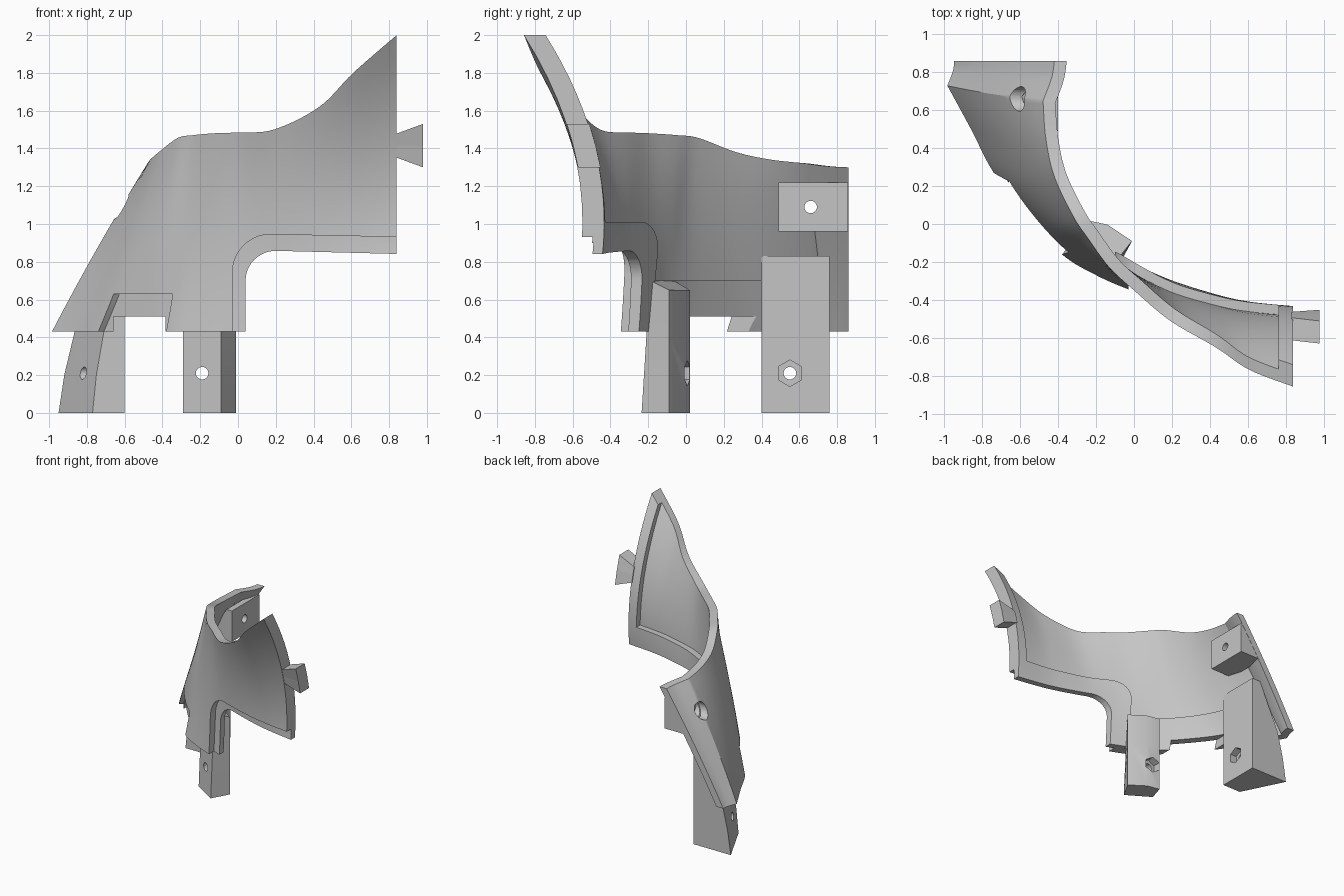
import bpy, bmesh, math
from mathutils import Vector

cube = bpy.data.objects.get("Cube")
if cube:
    bpy.data.objects.remove(cube, do_unlink=True)

grey = bpy.data.materials.new("plain_grey")
grey.use_nodes = True
colour = (0.56, 0.56, 0.56, 1)
grey.diffuse_color = colour
grey.node_tree.nodes["Principled BSDF"].inputs["Base Color"].default_value = colour

FOOT, MID = 0.43, 0.93
LAST = 12
CREASE = 2
# Panel columns: x, y at the foot, x, y at mid height, x, y, z at the rim
COLUMNS = [
    (-.95, .86, -.66, .86, -.42, .86, 1.3),
    (-.955, .81, -.675, .79, -.435, .77, 1.305),
    (-.985, .73, -.712, .68, -.48, .65, 1.32),
    (-.86, .5, -.64, .44, -.465, .45, 1.34),
    (-.74, .27, -.55, .2, -.42, .25, 1.38),
    (-.57, .05, -.43, 0, -.32, .04, 1.455),
    (-.38, -.16, -.3, -.13, -.24, -.08, 1.47),
    (-.2, -.27, -.16, -.24, -.13, -.23, 1.48),
    (-.03, -.345, 0, -.335, 0, -.35, 1.485),
    (.19, -.43, .19, -.42, .19, -.51, 1.5),
    (.43, -.54, .43, -.49, .43, -.65, 1.62),
    (.61, -.6, .61, -.525, .61, -.77, 1.8),
    (.84, -.654, .84, -.55, .84, -.858, 2),
]


def column(u):
    """Smooth blend of neighbouring columns, broken at the crease."""
    u = min(max(u, 0), LAST)
    i = min(int(u), LAST - 1)
    t = u - i
    low, high = (0, CREASE) if i < CREASE else (CREASE, LAST)
    a, b, c, d = (COLUMNS[min(max(k, low), high)] for k in range(i - 1, i + 3))
    return [q + t * (r - p) / 2 + t * t * (p - 2.5 * q + 2 * r - s / 2)
            + t ** 3 * (1.5 * (q - r) + (s - p) / 2)
            for p, q, r, s in zip(a, b, c, d)]


def surface(u, z):
    bx, by, mx, my, tx, ty, top = column(u)
    wb = (z - MID) * (z - top) / ((FOOT - MID) * (FOOT - top))
    wm = (z - FOOT) * (z - top) / ((MID - FOOT) * (MID - top))
    wt = 1 - wb - wm
    return Vector((bx * wb + mx * wm + tx * wt, by * wb + my * wm + ty * wt, z))


def inward(u, z):
    step = 0.6
    t = surface(u + step, z) - surface(u - step, z)
    n = Vector((-t.y, t.x, 0)).normalized()
    back = min(max(1 - u / 2, 0), 1)
    end = min(max((u - 9) / 2, 0), 1)
    n = n.lerp(Vector((1, 0, 0)), back).lerp(Vector((0, 1, 0)), end)
    return n.normalized()


def finish(name, bm):
    """Turn a closed solid outward and add it to the scene."""
    bmesh.ops.recalc_face_normals(bm, faces=bm.faces[:])
    if bm.calc_volume(signed=True) < 0:
        bmesh.ops.reverse_faces(bm, faces=bm.faces[:])
    mesh = bpy.data.meshes.new(name)
    bm.to_mesh(mesh)
    bm.free()
    mesh.materials.append(grey)
    obj = bpy.data.objects.new(name, mesh)
    bpy.context.collection.objects.link(obj)
    return obj


def slab(name, u0, u1, z0, z1, t0, t1, rows=14):
    """Solid layer following the panel between two depths."""
    bm = bmesh.new()
    steps = max(2, round((u1 - u0) * 8))
    sides = []
    for depth in (t0, t1):
        grid = []
        for i in range(steps + 1):
            u = u0 + (u1 - u0) * i / steps
            top = min(z1, column(u)[-1])
            line = []
            for j in range(rows + 1):
                z = z0 + (top - z0) * j / rows
                line.append(bm.verts.new(surface(u, z) + inward(u, z) * depth))
            grid.append(line)
        sides.append(grid)
        for i in range(steps):
            for j in range(rows):
                bm.faces.new((grid[i][j], grid[i + 1][j],
                              grid[i + 1][j + 1], grid[i][j + 1]))
    rim = [(i, 0) for i in range(steps)] + [(steps, j) for j in range(rows)]
    rim += [(i, rows) for i in range(steps, 0, -1)] + [(0, j) for j in range(rows, 0, -1)]
    f, b = sides
    for (i, j), (k, m) in zip(rim, rim[1:] + rim[:1]):
        bm.faces.new((f[i][j], f[k][m], b[k][m], b[i][j]))
    return finish(name, bm)


def loft(name, rings):
    """Closed solid through rings with equal point counts."""
    bm = bmesh.new()
    rows = [[bm.verts.new(p) for p in ring] for ring in rings]
    bm.faces.new(rows[0])
    bm.faces.new(rows[-1])
    n = len(rows[0])
    for a, b in zip(rows, rows[1:]):
        for i in range(n):
            k = (i + 1) % n
            bm.faces.new((a[i], a[k], b[k], b[i]))
    return finish(name, bm)


def prism(name, profile, y0, y1):
    return loft(name, [[(x, y, z) for x, z in profile] for y in (y0, y1)])


def bore(axis, centre, radius, start, stop, sides=32):
    """Round or hexagonal cutter along x or y."""
    rings = []
    for along in (start, stop):
        ring = []
        for i in range(sides):
            a = math.tau * i / sides
            across, z = centre[0] + radius * math.sin(a), centre[1] + radius * math.cos(a)
            ring.append((along, across, z) if axis == "x" else (across, along, z))
        rings.append(ring)
    return loft("cutter", rings)


def trim(obj, cutter, operation="DIFFERENCE", keep=False):
    mod = obj.modifiers.new("trim", "BOOLEAN")
    mod.object, mod.operation = cutter, operation
    for solver in ("EXACT", "MANIFOLD", "FLOAT"):
        mod.solver = solver
        result = obj.evaluated_get(bpy.context.evaluated_depsgraph_get())
        if len(result.data.polygons) > 0:
            break
    bpy.context.view_layer.objects.active = obj
    bpy.ops.object.modifier_apply(modifier=mod.name)
    if not keep:
        bpy.data.objects.remove(cutter, do_unlink=True)


def corner(x0, z0, x1, z1, n=10):
    """Quarter ellipse from an upright edge to a level edge."""
    return [(x1 - (x1 - x0) * math.cos(a), z0 + (z1 - z0) * math.sin(a))
            for a in (math.pi / 2 * i / n for i in range(n + 1))]


# Curved panel with its front cutout
panel = slab("curved_panel", 0, LAST, FOOT, 3, 0, .065)
trim(panel, prism("cutter", [(-.03, .3)] + corner(-.03, .74, .17, .945)
                  + [(.9, .93), (.9, .3)], -1, .1))

# Shallow outer recess and foot notch
trim(panel, slab("cutter", 4, 6, .4, .63, -.1, .035))
backing = slab("inner_backing", 3.4, 7, FOOT, .7, .05, .1)
notch = prism("cutter", [(-.66, .3), (-.66, .51), (-.385, .51), (-.385, .3)], -.5, .6)
trim(panel, notch, keep=True)
trim(backing, notch)

# Stepped flange along the cutout, and end rib
flange = slab("cutout_flange", 6.5, LAST, FOOT - .01, 1.1, .062, .115)
band = [(-.1, FOOT)] + corner(-.1, .85, .05, 1.01) + [(.9, 1.01), (.9, .84)]
band += corner(.04, .7, .2, .858)[::-1] + [(.04, FOOT)]
trim(flange, prism("cutter", band, -1, .3), "INTERSECT")
rib = slab("end_rib", 11.6, LAST, .9, 3, .055, .115)

# Dovetail tab on the end
tab = loft("dovetail_tab", [
    [(x, surface(LAST, z).y + d, z) for z, d in
     ((low, .003), ((low + high) / 2, .003), (high, .003), (high, .122),
      ((low + high) / 2, .122), (low, .122))]
    for x, low, high in ((.83, 1.355, 1.475), (.98, 1.3, 1.53))])

# Front mounting leg
front_leg = loft("front_leg", [
    [(-.29, -.11 + lean, z), (-.09, -.235 + lean, z), (-.01, -.09, inner),
     (-.14, -.003, inner), (-.25, .02, inner)]
    for lean, z, inner in ((0, 0, 0), (.025, .4, .4), (.045, .7, .65))])
trim(front_leg, bore("y", (-.19, .21), .033, -.5, .3))
trim(front_leg, bore("y", (-.19, .21), .068, -.05, .3, 6))

# Rear mounting leg
rear_leg = loft("rear_leg", [
    [(-.6, .4, z), (-.6, .76, z), (back, .76, z), (front, .4, z)]
    for z, back, front in ((0, -.95, -.77), (.2, -.92, -.75),
                           (FOOT, -.865, -.71), (.83, -.68, -.62))])
trim(rear_leg, bore("x", (.55, .21), .033, -1.2, 0))
trim(rear_leg, bore("x", (.55, .21), .07, -.66, 0, 6))

# Upper mounting block with countersunk bolt hole
block = prism("upper_block", [(-.61, .96), (-.4, .96), (-.4, 1.22), (-.45, 1.22)], .49, .858)
for part in (panel, block):
    trim(part, bore("x", (.66, 1.09), .033, -1.2, 0))
    trim(part, bore("x", (.66, 1.09), .065, -1.2, -.51))

# Smooth shading with sharp edges kept
bpy.ops.object.select_all(action="DESELECT")
for obj in (panel, backing, flange, rib, front_leg, rear_leg, block):
    obj.select_set(True)
bpy.context.view_layer.objects.active = panel
bpy.ops.object.shade_smooth_by_angle(angle=math.radians(30))
